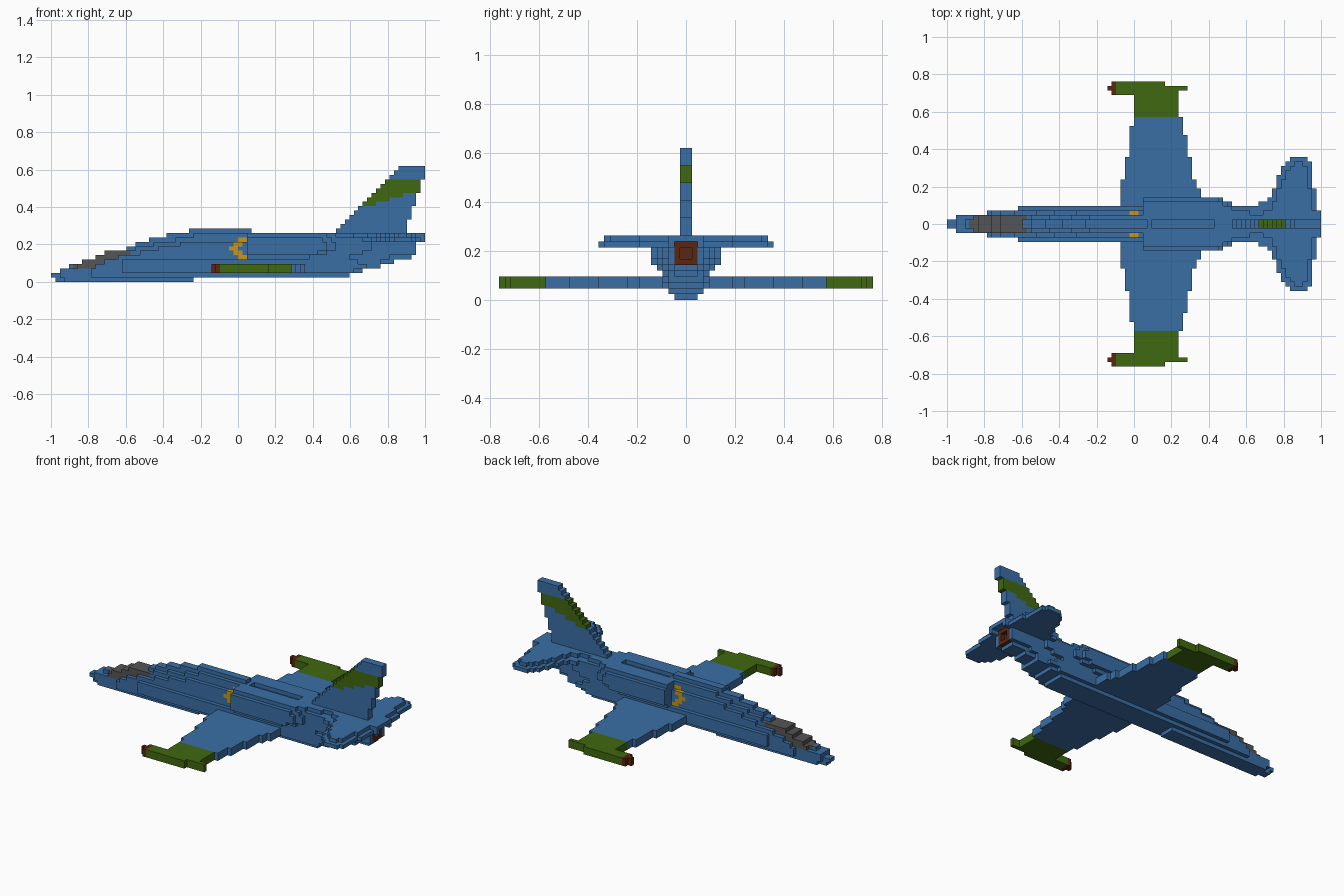
import bpy, bmesh

if "Cube" in bpy.data.objects:
    bpy.data.objects.remove(bpy.data.objects["Cube"])

V = 2 / 84            # size of one block; the jet is 84 blocks long
BLUE, GREEN, BROWN, GREY, GOLD = range(5)


def material(name, rgb):
    m = bpy.data.materials.new(name)
    m.diffuse_color = (*rgb, 1)
    m.use_nodes = True
    bsdf = next(n for n in m.node_tree.nodes if n.type == 'BSDF_PRINCIPLED')
    bsdf.inputs["Base Color"].default_value = (*rgb, 1)
    bsdf.inputs["Roughness"].default_value = 0.8
    return m


MATS = [material("airframe blue", (0.042, 0.156, 0.376)),
        material("tip green", (0.050, 0.138, 0.005)),
        material("nozzle brown", (0.102, 0.020, 0.006)),
        material("cockpit grey", (0.09, 0.09, 0.09)),
        material("chevron gold", (0.578, 0.305, 0.006))]

taken = set()         # every block used so far, left half only
parts = {}            # part name -> {block: material index}


def block(part, i, d, k, mat=BLUE):
    """Add one block: i from the nose, d out from the centre line, k up."""
    if (i, d, k) not in taken:
        taken.add((i, d, k))
        parts.setdefault(part, {})[i, d, k] = mat


def layer(part, k, steps, end, rule=None):
    """One layer of blocks; steps are (start, half width) along the length."""
    stops = [s for s, _ in steps[1:]] + [end]
    for (start, w), stop in zip(steps, stops):
        for i in range(start, stop):
            for d in range(w):
                if not empty(i, d, k):
                    block(part, i, d, k, rule(i, d, k) if rule else BLUE)


def empty(i, d, k):
    slot = k == 10 and 46 <= i < 60 and d < 1         # groove in the spine
    bore = i == 81 and d < 1 and k in (7, 8)          # exhaust hole
    outlet = i >= 82 and d < 2 and k == 9             # gap behind exhaust
    return slot or bore or outlet


def body_paint(i, d, k):
    # chevron just ahead of the intakes
    start = 40 + abs(k - 7)
    if 5 <= k <= 9 and start <= i < start + 2 and d >= 1:
        return GOLD
    # windscreen on the stepped nose
    if 3 <= k <= 6 and 5 <= i < 18 and d < 2:
        return GREY
    return BLUE


# exhaust nozzle
for k in range(6, 10):
    layer("exhaust_nozzle", k, [(80, 2)], 82, lambda i, d, k: BROWN)

# fuselage, layer by layer from the keel up
FUSELAGE = [
    ([(1, 1), (3, 2)], 32),
    ([(0, 1), (2, 2), (9, 3)], 67),
    ([(2, 2), (9, 3), (16, 4), (68, 3)], 70),
    ([(4, 1), (6, 2), (10, 3), (16, 4), (71, 3)], 74),
    ([(7, 2), (12, 3), (16, 4), (69, 3), (74, 2)], 77),
    ([(10, 2), (15, 3), (44, 4), (67, 3), (76, 2)], 81),
    ([(12, 2), (20, 3), (44, 4), (70, 3)], 82),
    ([(17, 1), (19, 2), (24, 3), (44, 4), (72, 3)], 82),
    ([(19, 1), (23, 2), (29, 3), (44, 4), (72, 3)], 82),
    ([(22, 1), (28, 2), (44, 4), (70, 3)], 82),
    ([(26, 1), (32, 2), (44, 4), (64, 3), (68, 2)], 84),
    ([(31, 1)], 45),
]
for k, (steps, end) in enumerate(FUSELAGE):
    layer("fuselage", k, steps, end, body_paint)

# side intakes
layer("intakes", 5, [(44, 5)], 58)
layer("intakes", 6, [(44, 6), (60, 5)], 62)
layer("intakes", 7, [(44, 6), (62, 5)], 64)
layer("intakes", 8, [(44, 6), (62, 5)], 64)
layer("intakes", 9, [(44, 6), (61, 5)], 63)
layer("intakes", 10, [(44, 5)], 62)

# wings with green ends: (outer row, leading edge, trailing edge)
WING = [(8, 39, 57), (10, 39, 56), (15, 40, 55), (20, 41, 54),
        (22, 41, 53), (24, 42, 53), (30, 42, 52)]
inner = 4
for outer, lead, trail in WING:
    for d in range(inner, outer):
        for i in range(lead, trail):
            for k in (2, 3):
                block("wings", i, d, k, GREEN if d >= 24 else BLUE)
    inner = outer

# wing tip pods with brown noses and thin tails
for k in (2, 3):
    for i in range(36, 54):
        thin = i < 37 or i >= 49
        for d in ((30,) if thin else (29, 30, 31)):
            block("wing_tip_pods", i, d, k, BROWN if i < 38 else GREEN)

# tailplane
layer("tailplane", 9, [(70, 5), (72, 6), (73, 8), (74, 11), (75, 13), (76, 14),
                       (77, 15), (81, 14), (82, 8), (83, 3)], 84)
layer("tailplane", 10, [(71, 3), (73, 5), (74, 8), (75, 10), (76, 12), (77, 13),
                        (78, 14), (80, 13), (81, 8), (82, 3)], 84)

# swept fin with a green band
for k in range(11, 26):
    trail = 80 + max(0, (k - 11) // 3)
    for i in range(64 + (k - 11), 84 if k >= 23 else min(trail, 83)):
        band_bottom = 17 + max(0, min(3, (i - 70) // 3))
        block("tail_fin", i, 0, k, GREEN if band_bottom <= k < 23 else BLUE)

# corner offsets of each block side, keyed by its outward direction
SIDES = {
    (1, 0, 0): ((1, 0, 0), (1, 1, 0), (1, 1, 1), (1, 0, 1)),
    (-1, 0, 0): ((0, 0, 0), (0, 0, 1), (0, 1, 1), (0, 1, 0)),
    (0, 1, 0): ((0, 1, 0), (0, 1, 1), (1, 1, 1), (1, 1, 0)),
    (0, -1, 0): ((0, 0, 0), (1, 0, 0), (1, 0, 1), (0, 0, 1)),
    (0, 0, 1): ((0, 0, 1), (1, 0, 1), (1, 1, 1), (0, 1, 1)),
    (0, 0, -1): ((0, 0, 0), (0, 1, 0), (1, 1, 0), (1, 0, 0)),
}


def build(name, cells):
    """Skin the exposed sides, merge flat areas and mirror across y."""
    bm = bmesh.new()
    verts = {}
    for (i, d, k), mat in cells.items():
        for (a, b, c), corners in SIDES.items():
            if d + b < 0 or (i + a, d + b, k + c) in taken:
                continue
            ring = []
            for p, q, r in corners:
                key = (i + p, d + q, k + r)
                if key not in verts:
                    verts[key] = bm.verts.new((key[0] * V - 1, key[1] * V, key[2] * V))
                ring.append(verts[key])
            bm.faces.new(ring).material_index = mat
    bmesh.ops.dissolve_limit(bm, angle_limit=0.01, verts=bm.verts[:],
                             edges=bm.edges[:], delimit={'MATERIAL'})
    mesh = bpy.data.meshes.new(name)
    bm.to_mesh(mesh)
    bm.free()
    for m in MATS:
        mesh.materials.append(m)
    obj = bpy.data.objects.new(name, mesh)
    bpy.context.collection.objects.link(obj)
    mod = obj.modifiers.new("mirror", 'MIRROR')
    mod.use_axis = (False, True, False)
    mod.merge_threshold = 0.0001


for name, cells in parts.items():
    build(name, cells)
